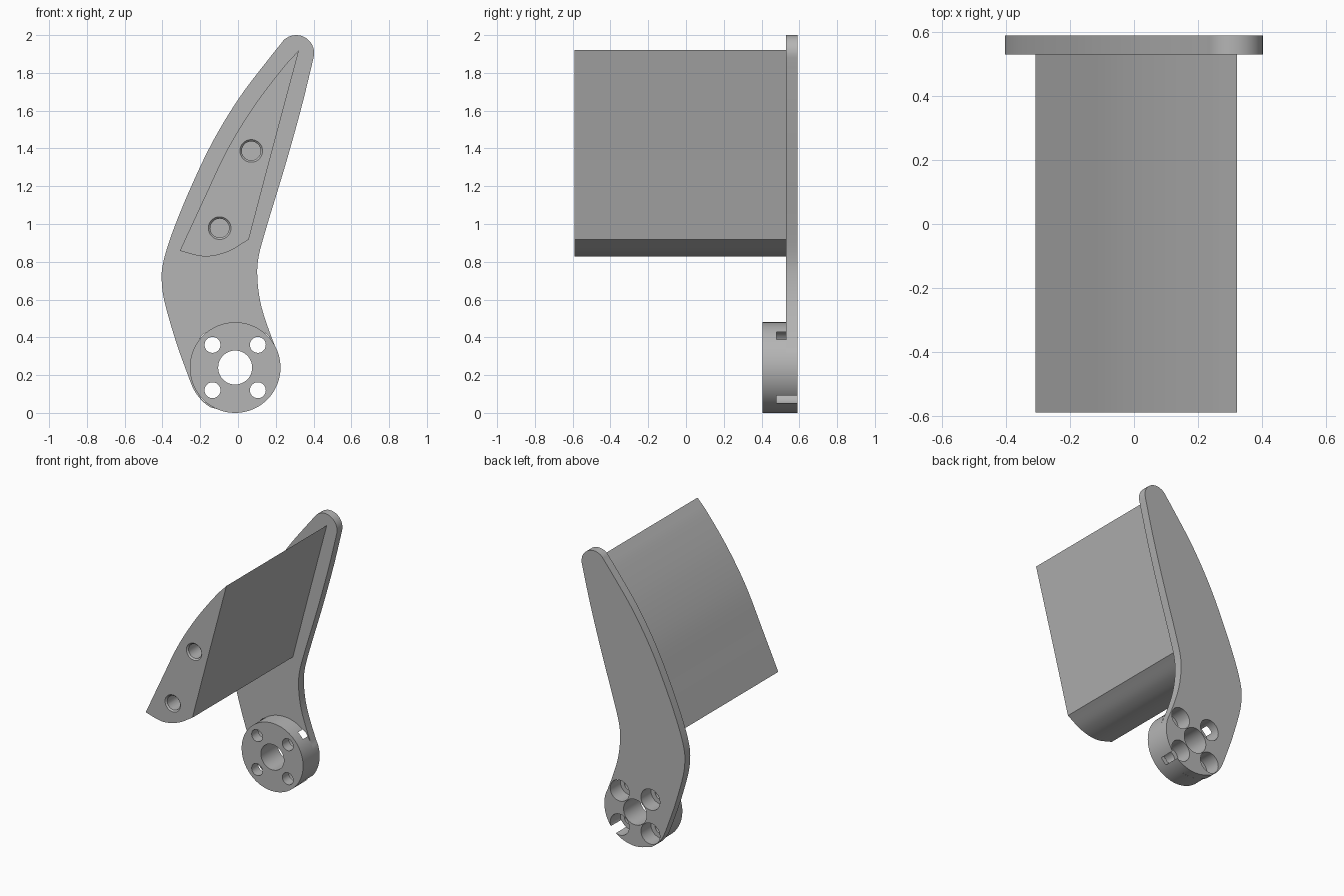
import bpy, bmesh
from math import sin, cos, radians, pi
from mathutils import Matrix, Vector

cube = bpy.data.objects.get("Cube")
if cube:
    bpy.data.objects.remove(cube, do_unlink=True)

grey = bpy.data.materials.new("mid_grey")
grey.use_nodes = True
grey.diffuse_color = (0.46, 0.46, 0.46, 1)
grey.node_tree.nodes["Principled BSDF"].inputs["Base Color"].default_value = (0.46, 0.46, 0.46, 1)

BACK, PLATE, HUB, FRONT = 0.59, 0.53, 0.405, -0.59
HX, HZ, HR = -0.015, 0.24, 0.24


def arc(cx, cz, r, a0, a1, n):
    """Points on an arc in the x-z plane, angles in degrees."""
    angles = [radians(a0 + (a1 - a0) * i / n) for i in range(n + 1)]
    return [(cx + r * cos(a), cz + r * sin(a)) for a in angles]


def spline(points, steps=6):
    """Smooth curve through all the points."""
    p = [Vector(q) for q in points]
    p = [2 * p[0] - p[1]] + p + [2 * p[-1] - p[-2]]
    out = []
    for a, b, c, d in zip(p, p[1:], p[2:], p[3:]):
        for i in range(steps):
            t = i / steps
            out.append(0.5 * (2 * b + (c - a) * t + (2 * a - 5 * b + 4 * c - d) * t * t
                              + (3 * b - a - 3 * c + d) * t ** 3))
    out.append(p[-2])
    return [tuple(v) for v in out]


def finish(name, bm):
    bmesh.ops.recalc_face_normals(bm, faces=bm.faces)
    mesh = bpy.data.meshes.new(name)
    bm.to_mesh(mesh)
    bm.free()
    mesh.materials.append(grey)
    obj = bpy.data.objects.new(name, mesh)
    bpy.context.collection.objects.link(obj)
    return obj


def prism(name, outline, y0, y1):
    """Extrude an x-z outline from y0 to y1."""
    bm = bmesh.new()
    face = bm.faces.new([bm.verts.new((x, y0, z)) for x, z in outline])
    ext = bmesh.ops.extrude_face_region(bm, geom=[face])["geom"]
    moved = [g for g in ext if isinstance(g, bmesh.types.BMVert)]
    bmesh.ops.translate(bm, verts=moved, vec=(0, y1 - y0, 0))
    return finish(name, bm)


def drill(obj, x, z, r0, r1, y0, y1):
    """Cut a round or tapered hole along y."""
    bm = bmesh.new()
    place = Matrix.Translation((x, (y0 + y1) / 2, z)) @ Matrix.Rotation(-pi / 2, 4, 'X')
    bmesh.ops.create_cone(bm, cap_ends=True, segments=48, radius1=r0, radius2=r1,
                          depth=y1 - y0, matrix=place)
    cutter = finish("hole_cutter", bm)
    cutter.hide_render = True
    mod = obj.modifiers.new("hole", 'BOOLEAN')
    mod.operation, mod.solver, mod.object = 'DIFFERENCE', 'EXACT', cutter
    bpy.context.view_layer.objects.active = obj
    bpy.ops.object.modifier_apply(modifier=mod.name)
    bpy.data.objects.remove(cutter, do_unlink=True)


# Curved arm plate at the back
left_edge = spline([(0.235, 1.964), (0.166, 1.878), (0.008, 1.67), (-0.135, 1.434),
                    (-0.256, 1.18), (-0.35, 0.948), (-0.395, 0.80), (-0.404, 0.705),
                    (-0.388, 0.584), (-0.325, 0.367), (-0.258, 0.18)])
right_edge = spline([(0.203, 0.335), (0.156, 0.46), (0.12, 0.58), (0.103, 0.705),
                     (0.108, 0.82), (0.15, 0.98), (0.251, 1.313), (0.335, 1.614),
                     (0.40, 1.88)])
foot = arc(HX, HZ, 0.248, 200, 238, 8) + arc(HX, HZ, HR, 246, 381, 28)
tip = arc(0.308, 1.905, 0.095, -10, 136, 20)
plate = prism("arm_plate", left_edge + foot + right_edge + tip, PLATE, BACK)

# Round mounting hub
hub = prism("mounting_hub", arc(HX, HZ, HR, 0, 357, 119), HUB, PLATE)

# Centre bore, four bolt holes and their counterbores from the back
for part in (plate, hub):
    drill(part, HX, HZ, 0.09, 0.09, HUB - 0.1, BACK + 0.1)
    for sx in (-1, 1):
        for sz in (-1, 1):
            x, z = HX + sx * 0.12, HZ + sz * 0.12
            drill(part, x, z, 0.074, 0.074, 0.478, BACK + 0.1)
            if part is hub:
                drill(part, x, z, 0.042, 0.042, HUB - 0.1, 0.5)

# Long pedal block standing out to the front
block_left = spline([(0.323, 1.92), (0.235, 1.823), (0.083, 1.622), (-0.058, 1.392),
                     (-0.177, 1.141), (-0.268, 0.945), (-0.308, 0.858)])
block_base = spline([(-0.308, 0.858), (-0.177, 0.828), (-0.055, 0.853), (0.057, 0.918)])
block_right = spline([(0.057, 0.918), (0.168, 1.34), (0.323, 1.92)])
block = prism("pedal_block", block_left[:-1] + block_base[:-1] + block_right[:-1], FRONT, PLATE)

# Two blind holes with chamfered rims
for x, z in ((0.07, 1.387), (-0.097, 0.978)):
    drill(block, x, z, 0.05, 0.05, FRONT - 0.1, FRONT + 0.15)
    drill(block, x, z, 0.072, 0.048, FRONT - 0.012, FRONT + 0.012)

# Smooth curved walls, keep edges sharp
for obj in (plate, hub, block):
    bpy.ops.object.select_all(action='DESELECT')
    obj.select_set(True)
    bpy.context.view_layer.objects.active = obj
    bpy.ops.object.shade_smooth_by_angle(angle=radians(30))
